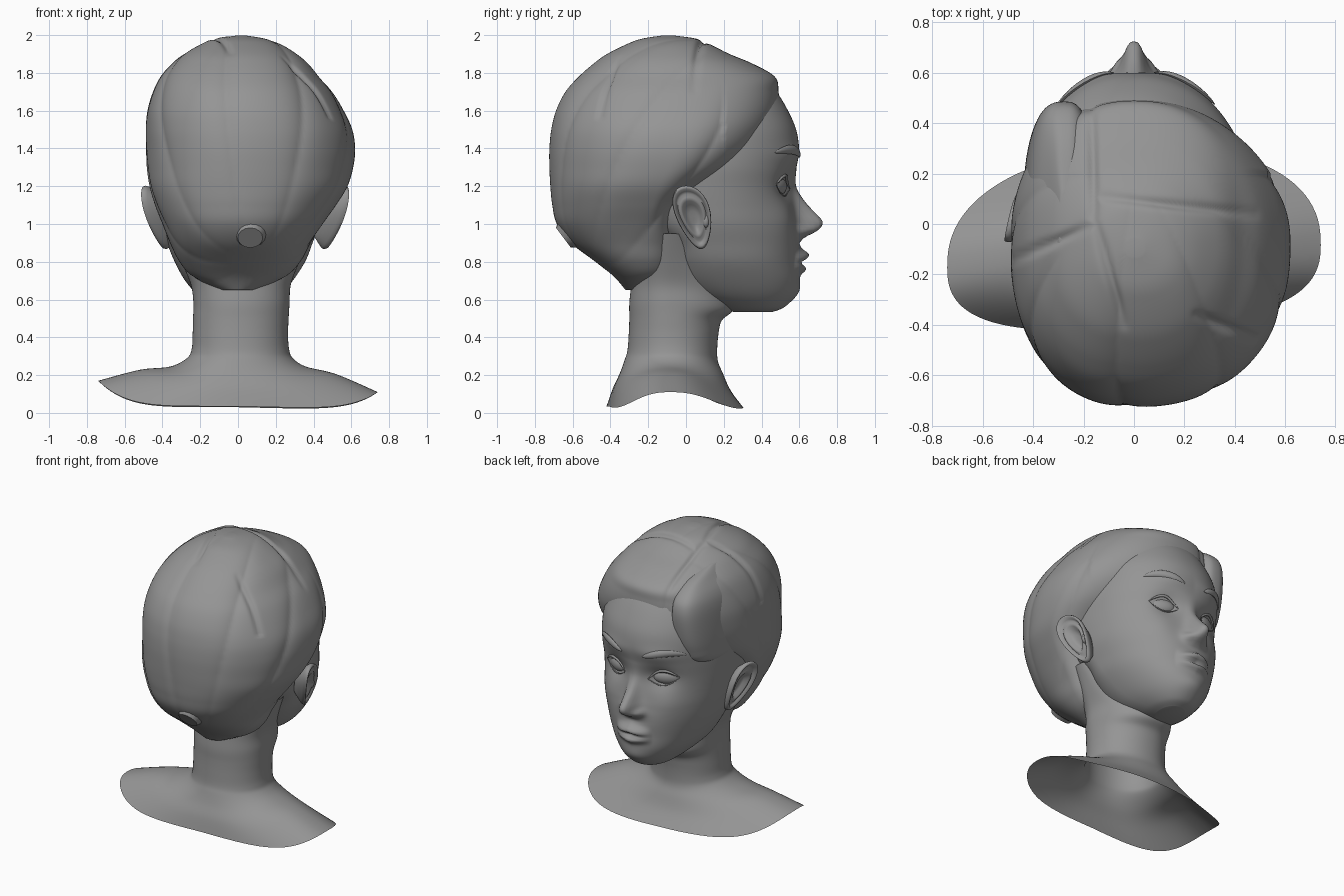
import bpy, bmesh, math
from math import sin, cos, pi, exp
from mathutils import Vector, Matrix
from mathutils.bvhtree import BVHTree

cube = bpy.data.objects.get("Cube")
if cube:
    bpy.data.objects.remove(cube)

clay = bpy.data.materials.new("grey_clay")
clay.use_nodes = True
clay.diffuse_color = (0.3, 0.3, 0.3, 1)
clay.node_tree.nodes["Principled BSDF"].inputs["Base Color"].default_value = (0.3, 0.3, 0.3, 1)


def finish(name, bm, angle=50):
    bmesh.ops.recalc_face_normals(bm, faces=bm.faces)
    me = bpy.data.meshes.new(name)
    bm.to_mesh(me)
    bm.free()
    ob = bpy.data.objects.new(name, me)
    bpy.context.collection.objects.link(ob)
    me.materials.append(clay)
    bpy.ops.object.select_all(action='DESELECT')
    bpy.context.view_layer.objects.active = ob
    ob.select_set(True)
    bpy.ops.object.shade_smooth_by_angle(angle=math.radians(angle))
    return ob


def smooth_rows(rows, per):
    """Fill in rows between the key rows with a Catmull-Rom spline."""
    out = []
    for i in range(len(rows) - 1):
        a, b, c, d = (rows[min(max(i + k, 0), len(rows) - 1)] for k in (-1, 0, 1, 2))
        for j in range(per):
            t = j / per
            out.append([q + .5 * t * (r - p + t * (2*p - 5*q + 4*r - s + t * (3*(q - r) + s - p)))
                        for p, q, r, s in zip(a, b, c, d)])
    return out + [list(rows[-1])]


def power(v, e):
    return math.copysign(abs(v) ** (2 / e), v)


def loft(name, rings, cap=True, angle=50):
    bm = bmesh.new()
    loops = [[bm.verts.new(p) for p in ring] for ring in rings]
    n = len(loops[0])
    for a, b in zip(loops, loops[1:]):
        for i in range(n):
            bm.faces.new((a[i], a[(i + 1) % n], b[(i + 1) % n], b[i]))
    if cap:
        bm.faces.new(loops[0])
        bm.faces.new(loops[-1])
    return finish(name, bm, angle)


def oval(row, n, e, cx=0):
    """Slice from: height, right and left width, back, front, widest depth."""
    z, xl, xr, yb, yf, ym = row
    pts = []
    for i in range(n):
        s, c = sin(2 * pi * i / n), cos(2 * pi * i / n)
        pts.append(Vector((cx + power(s, e) * (xr if s > 0 else xl),
                           ym + power(c, e) * (yf - ym if c > 0 else ym - yb), z)))
    return pts


def bump(x, z, cx, cz, sx, sz):
    return exp(-((x - cx) / sx) ** 2 - ((z - cz) / sz) ** 2)


# face: slices from chin to brow, with the features pushed in and out
face_rows = [
    (.535, .08, .08, .25, .46, .36), (.56, .14, .14, .15, .52, .32),
    (.62, .21, .22, 0, .572, .24), (.7, .28, .29, -.08, .60, .18),
    (.8, .335, .355, -.12, .60, .14), (.9, .375, .395, -.15, .60, .1),
    (1.0, .4, .43, -.3, .58, .08), (1.1, .42, .45, -.4, .57, .05),
    (1.2, .435, .465, -.45, .57, .03), (1.3, .44, .475, -.45, .585, .03),
    (1.4, .44, .47, -.45, .597, .03), (1.5, .43, .46, -.45, .583, .02),
    (1.6, .41, .43, -.4, .54, 0), (1.7, .36, .38, -.35, .48, 0),
    (1.78, .3, .3, -.3, .41, 0), (1.85, .15, .15, -.2, .2, 0)]
# nose rows: height, reach, half width
nose_rows = [(.9, 0, .06), (.93, .035, .058), (.96, .1, .052), (.99, .138, .048), (1.02, .142, .047),
             (1.06, .11, .044), (1.12, .06, .042), (1.2, .014, .04), (1.3, 0, .05)]
nose = smooth_rows(nose_rows, 6)


def features(x, z):
    x = abs(x)
    d = 0
    for (z0, a0, w0), (z1, a1, w1) in zip(nose, nose[1:]):
        if z0 <= z < z1:
            t = (z - z0) / (z1 - z0)
            d += (a0 + (a1 - a0) * t) / (1 + (x / (w0 + (w1 - w0) * t)) ** 3.2)
    d += .03 * bump(x, z, .068, .965, .028, .026)         # nostril wings
    mouth = max(0, 1 - (x / .135) ** 2)
    d += .052 * mouth * exp(-((z - .835 + .15 * x) / .03) ** 2)
    d += .036 * mouth * exp(-((z - .762 - .12 * x) / .024) ** 2)
    d -= .015 * mouth * exp(-((z - .795) / .009) ** 2)
    d += .015 * bump(x, z, 0, .64, .1, .05)               # chin
    d -= .036 * bump(x, z, .165, 1.2, .09, .075)          # eye sockets
    d += .012 * bump(x, z, .17, 1.37, .13, .05)           # brow ridge
    d += .02 * bump(x, z, .24, 1.02, .11, .1)             # cheeks
    return d


rings = []
for row in smooth_rows(face_rows, 8):
    ring = oval(row, 240, 2.15)
    for p in ring:
        if p.y > .15:
            p.y += features(p.x, p.z)
    rings.append(ring)
face = loft("face", rings, angle=80)
tree = BVHTree.FromPolygons([v.co for v in face.data.vertices],
                            [p.vertices for p in face.data.polygons])


def on_face(x, z, lift=0):
    hit = tree.ray_cast(Vector((x, 2, z)), Vector((0, -1, 0)))[0]
    return Vector((x, hit.y + lift, z))


def strip(name, pts, thick, flat=1.0):
    """Tapered strand through the points."""
    rings = []
    for i, p in enumerate(pts):
        t = (pts[min(i + 1, len(pts) - 1)] - pts[max(i - 1, 0)]).normalized()
        out = (Vector((0, 1, 0)) - t * t.y).normalized()
        r = thick * (.15 + .85 * sin(pi * i / (len(pts) - 1)) ** .6)
        rings.append([p + r * (cos(a) * t.cross(out) + sin(a) * out * flat)
                      for a in (2 * pi * k / 8 for k in range(8))])
    return loft(name, rings)


# eyes, eyelids and eyebrows
ts = [k / 12 for k in range(13)]
for side, word in ((-1, "right"), (1, "left")):
    bm = bmesh.new()
    place = Matrix.Translation(on_face(side * .185, 1.2, -.03)) @ Matrix.Rotation(-side * .5, 4, 'Z')
    bmesh.ops.create_uvsphere(bm, u_segments=32, v_segments=20, radius=1,
                              matrix=place @ Matrix.Diagonal((.1, .048, .056, 1)))
    finish(word + "_eye", bm)
    for lid, rise, thick in (("upper", .058, .009), ("lower", -.048, .004)):
        strip(f"{word}_{lid}_eyelid", [on_face(side * (.088 + .19 * t), 1.185 + .025 * t + rise * sin(pi * t), .004)
                                       for t in ts], thick)
    strip(word + "_eyebrow", [on_face(side * (.08 + .24 * t), 1.355 + .04 * sin(pi * t * .8), .006)
                              for t in ts], .025, .5)

# neck and shoulders: open sheet, rows hold widths, back, front, edge heights and skew
bust_rows = [
    (.36, .39, -.28, .1, .95, .95, .95, .9, 0), (.3, .325, -.28, .18, .8, .8, .8, .75, 0),
    (.25, .28, -.29, .24, .68, .68, .68, .62, 0), (.236, .273, -.3, .25, .58, .58, .58, .545, 0),
    (.238, .268, -.3, .19, .5, .5, .5, .49, 0),
    (.24, .265, -.303, .172, .42, .42, .42, .42, 0), (.245, .27, -.31, .165, .34, .34, .33, .33, 0),
    (.27, .29, -.325, .17, .29, .29, .28, .27, 0), (.36, .36, -.35, .195, .245, .245, .21, .21, .02),
    (.52, .52, -.385, .235, .228, .205, .13, .12, .04), (.74, .74, -.41, .3, .17, .11, .035, .03, .06)]
rings = []
for xl, xr, yb, yf, zl, zr, zb, zf, skew in smooth_rows(bust_rows, 6):
    ring = oval((0, xl, xr, yb, yf, -.08), 96, 2.1 + 6 * skew)
    for p in ring:
        side = abs(p.x) / (xr if p.x > 0 else xl)
        end = (zf if p.y > -.08 else zb) - .4 * skew * max(0, p.x)
        p.z = end + ((zr if p.x > 0 else zl) - end) * side ** (3 + 40 * skew)
        p.y += skew * (p.x - .8 * side * side)
    rings.append(ring)
loft("neck_and_shoulders", rings, cap=False, angle=80)

# hair: swept cap from the nape to the crown
hair_rows = [
    (.65, .1, .1, -.32, -.1, -.2), (.72, .24, .25, -.38, -.04, -.2),
    (.8, .31, .33, -.48, -.03, -.2), (.9, .36, .385, -.61, -.02, -.2),
    (1.0, .4, .45, -.685, -.02, -.2), (1.1, .44, .52, -.71, 0, -.18),
    (1.2, .47, .58, -.72, .15, -.15), (1.3, .485, .61, -.725, .3, -.1),
    (1.4, .49, .62, -.725, .4, -.08), (1.5, .49, .605, -.715, .46, -.08),
    (1.6, .48, .56, -.69, .49, -.08), (1.7, .45, .5, -.64, .49, -.08),
    (1.78, .41, .43, -.57, .47, -.08), (1.85, .35, .37, -.49, .35, -.08),
    (1.9, .29, .31, -.42, .23, -.09), (1.95, .2, .23, -.32, .13, -.1),
    (1.98, .13, .15, -.24, .06, -.1), (1.998, .03, .04, -.13, -.06, -.1)]
# parting and creases, as lines seen from above
creases = [((-.17, .5), (-.16, 0)), ((-.14, .11), (.48, .04)), ((-.16, 0), (-.5, -.15)),
           ((-.15, 0), (-.04, -.4)), ((.25, -.36), (.52, -.47))]
middle = Vector((.04, -.1, 1.4))
axis = Vector((.06, -.62, -1.05)).normalized()       # from the parting to the tie
across = Vector((1, 0, 0))
across = (across - axis * across.dot(axis)).normalized()
up = axis.cross(across)


def crease_depth(p):
    depth = 0
    for a, b in creases:
        a, b, q = Vector(a), Vector(b), p.xy
        t = min(1, max(0, (q - a).dot(b - a) / (b - a).length_squared))
        depth = max(depth, (.3 + .7 * sin(pi * t)) * exp(-((q - a.lerp(b, t)).length / .018) ** 2))
    return depth


rings = []
for row in smooth_rows(hair_rows, 8):
    ring = oval(row, 220, 2.25)
    for p in ring:
        d = p - middle
        turn = math.atan2(d.dot(up), d.dot(across))
        away = 1 - (d.normalized().dot(axis)) ** 2
        if p.y < .2:                                  # overlapping locks
            saw = (turn * 9 / (2 * pi)) % 1
            p -= d * .025 * away * (1 - abs(2 * saw - 1)) ** 4
        if p.z > 1.55:
            p -= d.normalized() * .018 * crease_depth(p)
    rings.append(ring)
loft("hair", rings, angle=80)

# side lock falling over the right temple
lock_rows = [
    (1.22, .08, .04, -.1, .14, 0), (1.3, .155, .1, -.2, .38, 0), (1.4, .165, .11, -.2, .445, 0),
    (1.55, .16, .12, -.2, .478, 0), (1.68, .145, .12, -.2, .482, 0), (1.76, .115, .11, -.2, .44, 0),
    (1.83, .06, .08, -.2, .32, 0), (1.88, .02, .04, -.15, .12, 0)]
loft("temple_lock", [oval(row, 80, 2.8, -.275) for row in smooth_rows(lock_rows, 6)], angle=80)

# cut tie at the nape
bm = bmesh.new()
tie_turn = Vector((0, -.8, -.6)).to_track_quat('Z', 'Y').to_matrix().to_4x4()
bmesh.ops.create_cone(bm, cap_ends=True, segments=16, radius1=.17, radius2=.066, depth=.16,
                      matrix=Matrix.Translation((.065, -.585, .975)) @ tie_turn)
finish("hair_tie_stub", bm)

# ears: cupped shell with a raised rim, and a small front flap
shell = [(.55, -.09), (.82, -.04), (.96, -.012), (1.0, .006), (.97, .02), (.9, .02), (.82, .004),
         (.74, -.004), (.64, .006), (.52, .002), (.4, -.022), (.2, -.03), (.02, -.03)]
for side, base, word in ((-1, .435, "right"), (1, .51, "left")):
    rings = []
    for r, h in shell:
        ring = []
        for k in range(40):
            a = 2 * pi * k / 40
            v = r * sin(a)
            u = r * cos(a) * (.093 + .028 * sin(a))
            y = .04 + u - .04 * v
            flare = (.1 - y) * .22 + .045 * v - .02 * v * v
            ring.append(Vector((side * (base + h + flare), y, 1.035 + .168 * v)))
        rings.append(ring)
    loft(word + "_ear", rings, angle=80)
    bm = bmesh.new()
    bmesh.ops.create_uvsphere(bm, u_segments=20, v_segments=12, radius=1,
                              matrix=Matrix.Translation((side * (base - .02), .105, 1.02))
                              @ Matrix.Diagonal((.025, .022, .04, 1)))
    finish(word + "_ear_flap", bm)
